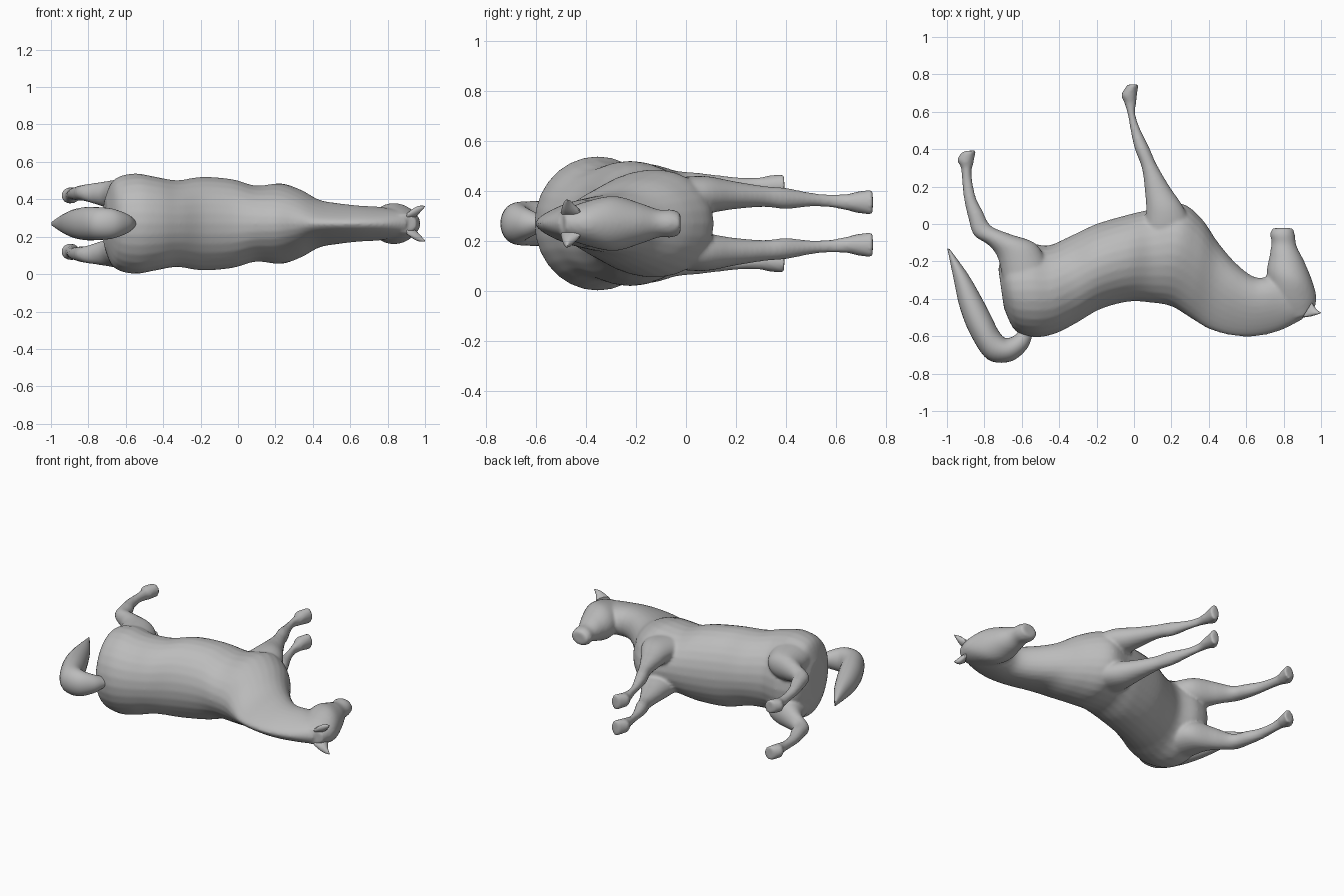
import bpy, bmesh, math
from mathutils import Vector

MID = 0.27  # height of the plane of symmetry

coat = bpy.data.materials.new("grey coat")
coat.diffuse_color = (0.5, 0.5, 0.5, 1)


def spline(rows, steps):
    """Catmull-Rom through rows of equal length."""
    out = []
    n = len(rows)
    for i in range(n - 1):
        p = [rows[max(0, min(n - 1, i + k))] for k in (-1, 0, 1, 2)]
        for s in range(steps):
            t = s / steps
            out.append([0.5 * (2 * b + (c - a) * t + (2 * a - 5 * b + 4 * c - d) * t * t
                               + (3 * b - a - 3 * c + d) * t ** 3)
                        for a, b, c, d in zip(*p)])
    out.append(list(rows[-1]))
    return out


def loft(bm, rows, sign=1, sides=28, steps=5):
    """Rows: edge A xy, edge B xy, half thickness, sideways offset, narrowing toward B."""
    rings = []
    for ax, ay, bx, by, hz, off, taper in spline(rows, steps):
        a, b = Vector((ax, ay, 0)), Vector((bx, by, 0))
        mid, half = (a + b) / 2, (a - b) / 2
        ring = []
        for k in range(sides):
            t = 2 * math.pi * k / sides
            c = math.cos(t)
            p = mid + half * c
            p.z = MID + sign * off + math.sin(t) * hz * (1 + taper * c)
            ring.append(bm.verts.new(p))
        rings.append(ring)
    for r, q in zip(rings, rings[1:]):
        for k in range(sides):
            j = (k + 1) % sides
            bm.faces.new((r[k], r[j], q[j], q[k]))
    bm.faces.new(rings[0][::-1])
    bm.faces.new(rings[-1])


def finish(bm, name):
    bmesh.ops.recalc_face_normals(bm, faces=bm.faces)
    me = bpy.data.meshes.new(name)
    bm.to_mesh(me)
    bm.free()
    me.materials.append(coat)
    ob = bpy.data.objects.new(name, me)
    bpy.context.collection.objects.link(ob)
    bpy.context.view_layer.objects.active = ob
    ob.select_set(True)
    bpy.ops.object.shade_smooth_by_angle(angle=math.radians(50))
    ob.select_set(False)
    return ob


# Trunk and neck, rump to poll: belly edge, back edge
trunk = [
    (-.725, -.24, -.695, -.45, .13, 0, 0),
    (-.69, -.14, -.635, -.57, .235, 0, 0),
    (-.58, -.10, -.53, -.605, .268, 0, 0),
    (-.46, -.115, -.42, -.585, .25, 0, 0),
    (-.34, -.065, -.31, -.53, .232, 0, 0),
    (-.20, .00, -.18, -.455, .25, 0, 0),
    (-.03, .05, -.03, -.415, .237, 0, 0),
    (.10, .08, .09, -.42, .203, 0, .05),
    (.25, .11, .20, -.44, .213, 0, .15),
    (.36, .03, .30, -.50, .175, 0, .25),
    (.45, -.10, .40, -.56, .12, 0, .4),
    (.55, -.215, .52, -.595, .10, 0, .45),
    (.65, -.285, .65, -.60, .09, 0, .4),
    (.76, -.28, .78, -.57, .085, 0, .3),
    (.86, -.32, .90, -.51, .07, 0, 0),
]
# Head, poll to muzzle: jaw edge, forehead edge
head = [
    (.83, -.515, .955, -.48, .05, 0, 0),
    (.74, -.42, .975, -.40, .085, 0, 0),
    (.71, -.27, .955, -.31, .11, 0, 0),
    (.725, -.17, .91, -.20, .082, 0, 0),
    (.735, -.10, .87, -.12, .056, 0, 0),
    (.728, -.055, .86, -.06, .056, 0, 0),
    (.74, -.022, .85, -.022, .042, 0, 0),
]
# Front leg: rear edge, front edge
front_leg = [
    (.05, -.10, .32, -.06, .07, .11, 0),
    (.065, .06, .27, .08, .075, .115, 0),
    (.058, .18, .19, .20, .056, .113, 0),
    (.042, .30, .12, .32, .042, .108, 0),
    (.005, .40, .085, .40, .042, .10, 0),
    (-.018, .50, .032, .51, .027, .095, 0),
    (-.032, .58, .006, .59, .027, .09, 0),
    (-.052, .65, .012, .65, .034, .085, 0),
    (-.068, .69, .016, .69, .044, .085, 0),
    (-.035, .745, .024, .748, .050, .085, 0),
]
# Hind leg: rear edge, front edge
hind_leg = [
    (-.69, -.36, -.45, -.25, .09, .155, 0),
    (-.725, -.19, -.52, -.11, .088, .15, 0),
    (-.775, -.115, -.66, -.055, .066, .158, 0),
    (-.855, -.06, -.765, -.01, .045, .165, 0),
    (-.885, .03, -.81, .07, .040, .162, 0),
    (-.908, .13, -.845, .14, .032, .16, 0),
    (-.918, .22, -.865, .23, .028, .155, 0),
    (-.925, .30, -.868, .29, .034, .15, 0),
    (-.945, .345, -.86, .32, .042, .15, 0),
    (-.915, .388, -.845, .395, .044, .153, 0),
]

bm = bmesh.new()
loft(bm, trunk)
loft(bm, head)
for side in (1, -1):
    loft(bm, front_leg, side)
    loft(bm, hind_leg, side)
body = finish(bm, "horse_body")

# Fuse the trunk, head and legs into one smooth skin
rem = body.modifiers.new("fuse", 'REMESH')
rem.mode = 'VOXEL'
rem.voxel_size = 0.01
rem.use_smooth_shade = True
smooth = body.modifiers.new("soften", 'SMOOTH')
smooth.factor = 0.5
smooth.iterations = 4

# Tail: outer edge, inner edge
bm = bmesh.new()
loft(bm, [
    (-.545, -.60, -.60, -.54, .03, 0, 0),
    (-.575, -.67, -.63, -.59, .055, 0, 0),
    (-.66, -.735, -.685, -.61, .08, 0, 0),
    (-.78, -.725, -.725, -.57, .088, 0, 0),
    (-.87, -.60, -.765, -.49, .088, 0, 0),
    (-.93, -.45, -.82, -.385, .075, 0, 0),
    (-.965, -.29, -.89, -.265, .05, 0, 0),
    (-.998, -.13, -.985, -.135, .012, 0, 0),
])
finish(bm, "tail")

# Ears: small flattened cones pointing up and outward
for side, name in ((1, "left_ear"), (-1, "right_ear")):
    bm = bmesh.new()
    loft(bm, [
        (.90, -.50, .95, -.42, .022, .045, 0),
        (.94, -.495, .967, -.445, .024, .066, 0),
        (.97, -.487, .982, -.462, .016, .08, 0),
        (.998, -.478, 1.0, -.474, .003, .092, 0),
    ], side, sides=12, steps=3)
    finish(bm, name)
